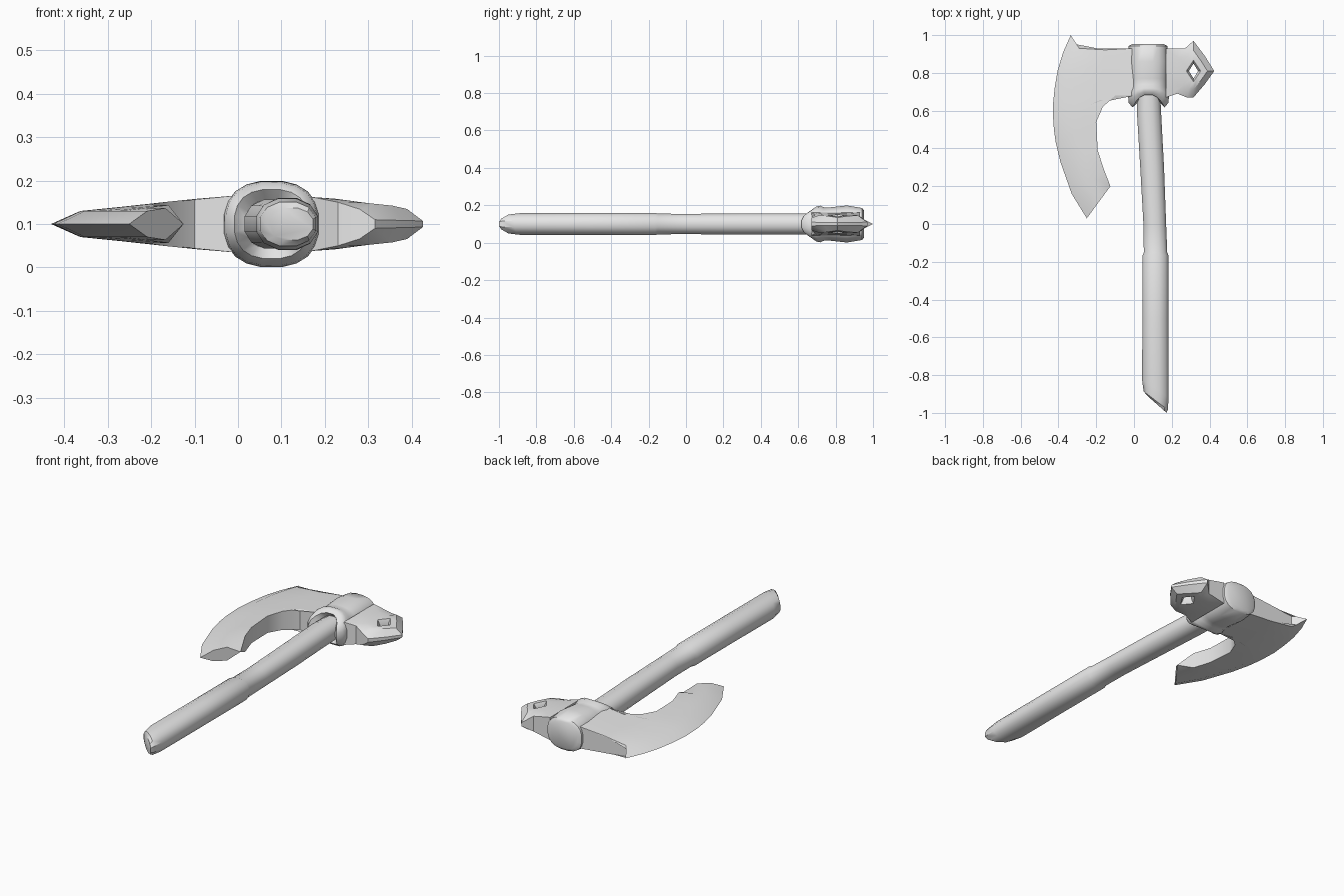
import bpy, bmesh, math
from mathutils import Vector

cube = bpy.data.objects.get("Cube")
if cube:
    bpy.data.objects.remove(cube)

MID = 0.1  # height of the plane of symmetry

grey = bpy.data.materials.new("plain_grey")
grey.use_nodes = True
grey.diffuse_color = (0.8, 0.8, 0.8, 1)
grey.node_tree.nodes["Principled BSDF"].inputs["Base Color"].default_value = (0.8, 0.8, 0.8, 1)


def finish(name, bm, angle):
    bmesh.ops.remove_doubles(bm, verts=bm.verts, dist=0.0005)
    bmesh.ops.recalc_face_normals(bm, faces=bm.faces)
    mesh = bpy.data.meshes.new(name)
    bm.to_mesh(mesh)
    bm.free()
    mesh.materials.append(grey)
    obj = bpy.data.objects.new(name, mesh)
    bpy.context.collection.objects.link(obj)
    bpy.ops.object.select_all(action='DESELECT')
    obj.select_set(True)
    bpy.context.view_layer.objects.active = obj
    bpy.ops.object.shade_smooth_by_angle(angle=math.radians(angle))
    return obj


def interp(x, table):
    if x <= table[0][0]:
        return table[0][1]
    for (x0, v0), (x1, v1) in zip(table, table[1:]):
        if x <= x1:
            return v0 + (v1 - v0) * (x - x0) / (x1 - x0)
    return table[-1][1]


def loft(name, rings, sides, power, angle):
    """Rings along y: (y, centre x, half width, half height, slant, saddle)."""
    bm = bmesh.new()
    loops = []
    for y, cx, rx, rz, slant, saddle in rings:
        loop = []
        for i in range(sides):
            a = math.tau * (i + 0.5) / sides
            c, s = math.cos(a), math.sin(a)
            px = math.copysign(abs(c) ** power, c)
            pz = math.copysign(abs(s) ** power, s)
            loop.append(bm.verts.new((cx + rx * px, y - slant * px + saddle * s * s, MID + rz * pz)))
        loops.append(loop)
    for a, b in zip(loops, loops[1:]):
        for i in range(sides):
            j = (i + 1) % sides
            bm.faces.new((a[i], a[j], b[j], b[i]))
    bm.faces.new(loops[0])
    bm.faces.new(loops[-1])
    return finish(name, bm, angle)


def plate(name, rows, closed, angle):
    """Mirrored plate from rows of (x, y, half thickness)."""
    bm = bmesh.new()
    up, down = [[[bm.verts.new((x, y, MID + k * h)) for x, y, h in row] for row in rows]
                for k in (1, -1)]
    n = len(rows[0])
    pairs = [(i, (i + 1) % n) for i in range(n if closed else n - 1)]
    for side in (up, down):
        for a, b in zip(side, side[1:]):
            for i, j in pairs:
                bm.faces.new((a[i], a[j], b[j], b[i]))
    for r in (0, -1):
        for i, j in pairs:
            bm.faces.new((up[r][i], up[r][j], down[r][j], down[r][i]))
    if not closed:
        for c in (0, -1):
            for r in range(len(rows) - 1):
                bm.faces.new((up[r][c], up[r + 1][c], down[r + 1][c], down[r][c]))
    return finish(name, bm, angle)


# Shaft with a slightly thicker grip and a slanted butt
loft("handle", [
    (0.75, 0.078, 0.060, 0.056, 0, 0),
    (0.60, 0.079, 0.066, 0.058, 0, 0),
    (0.30, 0.096, 0.065, 0.058, 0, 0),
    (0.00, 0.110, 0.062, 0.056, 0, 0),
    (-0.15, 0.114, 0.064, 0.057, 0, 0),
    (-0.165, 0.114, 0.070, 0.062, 0, 0),
    (-0.50, 0.114, 0.071, 0.061, 0, 0),
    (-0.87, 0.113, 0.073, 0.060, 0.05, 0),
    (-0.935, 0.115, 0.066, 0.052, 0.05, 0),
    (-0.955, 0.122, 0.052, 0.038, 0.046, 0)], 12, 0.9, 35)

# Socket around the shaft, its lower rim arched over the top and bottom
SX = 0.077
loft("socket", [
    (0.952, SX - 0.003, 0.085, 0.072, 0, 0),
    (0.942, SX - 0.003, 0.104, 0.086, 0, 0),
    (0.86, SX, 0.106, 0.100, 0, 0),
    (0.77, SX, 0.103, 0.090, 0, 0),
    (0.72, SX, 0.102, 0.089, 0, 0.02),
    (0.68, SX, 0.110, 0.099, 0, 0.04),
    (0.64, SX, 0.106, 0.095, 0, 0.06),
    (0.615, SX, 0.086, 0.080, 0, 0.07),
    (0.64, SX, 0.060, 0.056, 0, 0.07)], 20, 0.8, 45)

# Bearded blade: stations of (cutting edge point, inner edge point)
stations = [
    ((-0.335, 1.0), (-0.29, 0.93)), ((-0.375, 0.91), (0, 0.93)),
    ((-0.405, 0.81), (0, 0.85)), ((-0.42, 0.72), (0, 0.76)),
    ((-0.43, 0.62), (0, 0.68)), ((-0.428, 0.56), (-0.10, 0.68)),
    ((-0.424, 0.50), (-0.165, 0.62)), ((-0.414, 0.43), (-0.20, 0.54)),
    ((-0.39, 0.33), (-0.192, 0.39)), ((-0.33, 0.16), (-0.16, 0.29)),
    ((-0.25, 0.03), (-0.125, 0.20))]
taper = [(0, 0), (0.07, 0.03), (0.23, 0.045), (0.43, 0.066)]
blade_rows = [[], [], [], []]
for k, (outer, inner) in enumerate(stations):
    o, i = Vector(outer), Vector(inner)
    width = (i - o).length
    bevel = min(0.07, 0.4 * width)
    for row, d in zip(blade_rows, (0, bevel, (bevel + width) / 2, width)):
        p = o.lerp(i, d / width)
        h = interp(d, taper)
        if k == len(stations) - 1 and d == width:
            h = 0  # pointed lower corner
        row.append((p.x, p.y, h))
plate("blade", blade_rows, False, 40)

# Poll: neck and diamond head with a diamond hole
centre = Vector((0.315, 0.81))
outline = [(0.17, 0.93), (0.27, 0.93), (0.315, 0.97), (0.375, 0.89), (0.425, 0.81),
           (0.375, 0.74), (0.315, 0.67), (0.28, 0.67), (0.23, 0.69), (0.17, 0.67), (0.17, 0.81)]
body = [(0.17, 0.066), (0.28, 0.05), (0.375, 0.04), (0.425, 0.02)]
rim = [(0.17, 0.062), (0.27, 0.042), (0.31, 0.01), (0.425, 0.007)]
hole_row, lip_row, ridge_row, rim_row = [], [], [], []
for point in outline:
    p = Vector(point)
    d = p - centre
    hole = centre + d / (abs(d.x) / 0.025 + abs(d.y) / 0.038)
    lip = centre + (hole - centre) * 1.5
    ridge = lip.lerp(p, 0.5)
    hole_row.append((hole.x, hole.y, 0.025))
    lip_row.append((lip.x, lip.y, interp(lip.x, body)))
    ridge_row.append((ridge.x, ridge.y, interp(ridge.x, body)))
    rim_row.append((p.x, p.y, interp(p.x, rim)))
plate("poll", [hole_row, lip_row, ridge_row, rim_row], True, 35)
